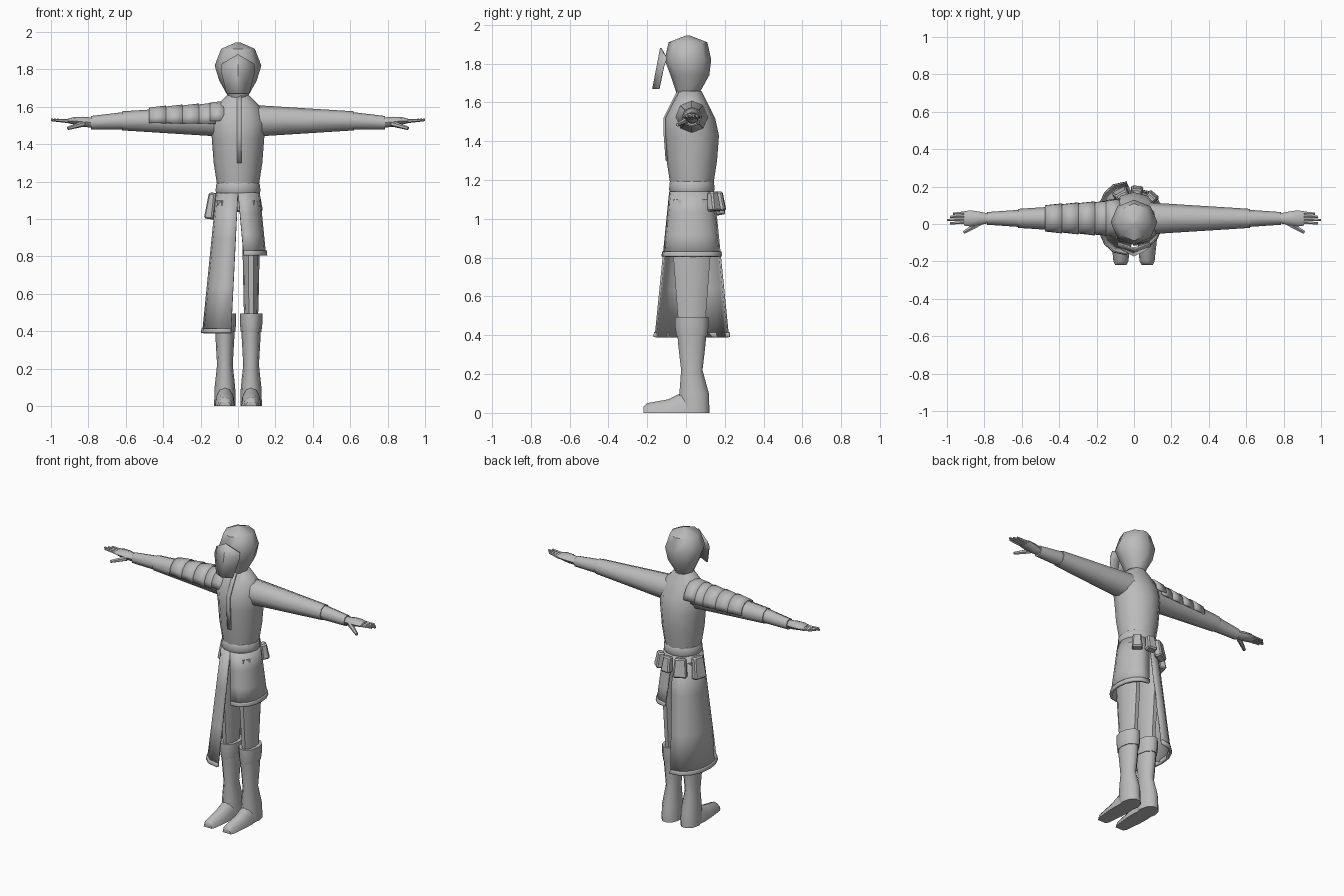
import bpy, bmesh
from math import sin, cos, pi, radians
from mathutils import Vector

if bpy.data.objects.get("Cube"):
    bpy.data.objects.remove(bpy.data.objects["Cube"], do_unlink=True)

grey = bpy.data.materials.new("plain grey")
grey.use_nodes = True
grey.diffuse_color = (0.5, 0.5, 0.5, 1)
grey.node_tree.nodes["Principled BSDF"].inputs["Base Color"].default_value = grey.diffuse_color

# Shared centre lines
spine_y = 0.03
body_centre = (0, spine_y)
head_centre = (0, 0.01)
leg_centre = (0.07, spine_y)
arm_centre = (spine_y, 1.525)
waist_z = 1.14


def finish(name, bm, thickness=0, angle=50):
    """Turn a bmesh into a shaded object."""
    bmesh.ops.recalc_face_normals(bm, faces=bm.faces)
    mesh = bpy.data.meshes.new(name)
    bm.to_mesh(mesh)
    bm.free()
    part = bpy.data.objects.new(name, mesh)
    bpy.context.collection.objects.link(part)
    mesh.materials.append(grey)
    if thickness:
        solidify = part.modifiers.new("thickness", "SOLIDIFY")
        solidify.thickness = thickness
        solidify.offset = 0
    bpy.ops.object.select_all(action="DESELECT")
    part.select_set(True)
    bpy.context.view_layer.objects.active = part
    bpy.ops.object.shade_smooth_by_angle(angle=radians(angle))
    return part


def skin(name, rows, closed=False, thickness=0, angle=50):
    """Join rows of points; closed rows make a capped solid."""
    bm = bmesh.new()
    grid = [[bm.verts.new(point) for point in row] for row in rows]
    count = len(grid[0])
    for lower, upper in zip(grid, grid[1:]):
        for i in range(count if closed else count - 1):
            j = (i + 1) % count
            bm.faces.new((lower[i], lower[j], upper[j], upper[i]))
    if closed:
        bm.faces.new(grid[0])
        bm.faces.new(grid[-1])
    return finish(name, bm, thickness, angle)


def loft(name, rings, centre, axis="Z", sides=8, side=1, arc=None, floor=None):
    """Rings are (position, radius u, radius v, optional shift along v)."""
    rows = []
    for position, radius_u, radius_v, *shift in rings:
        row = []
        for i in range(sides + 1 if arc else sides):
            angle = pi / 2 + radians(arc) * (i / sides - 0.5) if arc else 2 * pi * i / sides
            u = centre[0] + radius_u * cos(angle)
            v = centre[1] + radius_v * sin(angle) + sum(shift)
            if floor is not None:
                v = max(v, floor)
            x, y, z = {"Z": (u, v, position), "X": (position, u, v), "Y": (u, position, v)}[axis]
            row.append((side * x, y, z))
        rows.append(row)
    return skin(name, rows, closed=not arc, thickness=0.012 if arc else 0)


def finger(name, start, end, radius, side):
    """A tapered rod between two points."""
    start, end = Vector(start), Vector(end)
    start.x *= side
    end.x *= side
    bm = bmesh.new()
    bmesh.ops.create_cone(bm, cap_ends=True, segments=6, radius1=radius,
                          radius2=radius * 0.6, depth=(end - start).length)
    part = finish(name, bm)
    part.rotation_euler = (end - start).to_track_quat("Z", "Y").to_euler()
    part.location = (start + end) / 2


# Hooded head and neck
loft("hood", [(1.65, .05, .06), (1.74, .1, .1, .01), (1.82, .125, .12),
              (1.91, .09, .1), (1.945, .01, .01)], head_centre)
loft("neck", [(1.6, .06, .06), (1.7, .05, .05)], head_centre)

# Face mask standing off the hood
mask_rows = []
for z, width, y, dip in ((1.88, .085, -.13, .05), (1.8, .09, -.145, .01), (1.67, .06, -.17, 0)):
    mask_rows.append([(-width, y + spine_y, z - dip), (0, y, z), (width, y + spine_y, z - dip)])
skin("face_mask", mask_rows, thickness=.008, angle=30)

# Torso, with a placket that follows its front
torso = [(1.17, .11, .11, 0), (1.3, .13, .13, 0), (1.43, .14, .14, 0),
         (1.52, .15, .13, -.01), (1.6, .12, .09, -.01), (1.66, .06, .06, -.01)]
loft("torso", torso, body_centre, sides=12)
placket_rows = []
for z, width, depth, shift in torso[1:]:
    front = spine_y + shift - depth
    placket_rows.append([(x, front, z) for x in (-.005, .02)])
skin("coat_placket", placket_rows, thickness=.01)
loft("belt", [(waist_z - .005, .115, .11), (waist_z + .01, .12, .117),
              (waist_z + .045, .117, .115), (waist_z + .055, .11, .11)], body_centre, sides=16)


def skirt(name, side, top, bottom, split, swell=0, thickness=.01):
    """Half of a flared skirt whose slits open towards the hem."""
    rows = []
    for step in range(4):
        z = top + (bottom - top) * step / 3
        drop = waist_z - z
        radius = .112 + drop / 10 + swell
        gap = split * drop
        row = []
        for i in range(9):
            angle = pi * (i / 8 - 0.5)
            reach = max(cos(angle), 0) ** 0.8
            row.append((side * (gap + (radius - gap) * reach), spine_y + radius * sin(angle), z))
        rows.append(row)
    skin(name, rows, thickness=thickness)


# Split skirt: a short half and a long half, each with a hem
for label, side, bottom, split in (("short", 1, .805, .09), ("long", -1, .39, .05)):
    skirt(label + "_skirt", side, waist_z, bottom, split)
    skirt(label + "_skirt_hem", side, bottom + .025, bottom, split, swell=.003, thickness=.016)

# Belt pouches round the back
pouches = {"small_left_pouch": (50, .06, .1), "small_back_pouch": (84, .06, .1),
           "back_pouch": (118, .08, .12), "right_pouch": (164, .08, .14)}
for name, (turn, width, height) in pouches.items():
    bm = bmesh.new()
    bmesh.ops.create_cube(bm, size=1)
    for vert in bm.verts:
        flare = 1.1 if vert.co.z < 0 else 0.85
        vert.co = Vector((vert.co.x * width * flare, vert.co.y * .045 * flare, vert.co.z * height))
    bmesh.ops.bevel(bm, geom=bm.edges[:], offset=.008, segments=1, affect="EDGES")
    pouch = finish(name, bm, angle=30)
    angle = radians(turn)
    pouch.location = (.145 * cos(angle), spine_y + .145 * sin(angle), waist_z - height / 2)
    pouch.rotation_euler = (radians(8), 0, angle - pi / 2)


def arm_radius(x):
    """The sleeve narrows evenly from shoulder to elbow cuff."""
    return .09 - .063 * x


# Legs, boots, arms and hands on both sides
for side, label in ((1, "left_"), (-1, "right_")):
    loft(label + "trouser_leg", [(.42, .035, .07), (.55, .04, .08), (.8, .045, .1), (1.1, .05, .1)],
         leg_centre, sides=10, side=side)
    loft(label + "boot_shaft", [(0, .058, .08, .015), (.1, .055, .08, .012), (.22, .042, .058),
                                (.36, .05, .075), (.44, .052, .08)],
         leg_centre, sides=10, side=side)
    loft(label + "boot_cuff", [(.395, .055, .083), (.44, .06, .09), (.495, .06, .09)],
         leg_centre, sides=10, side=side)
    loft(label + "foot", [(-.22, .03, .03), (-.2, .04, .05), (-.09, .052, .07),
                          (-.03, .054, .1), (.03, .05, .11)],
         (leg_centre[0], 0), axis="Y", sides=12, side=side, floor=0)

    sleeve = [(x, arm_radius(x), arm_radius(x)) for x in (.08, .15, .36, .62)]
    loft(label + "sleeve", sleeve, arm_centre, axis="X", side=side)
    loft(label + "forearm", [(.61, .046, .047), (.785, .034, .036, -.01)],
         arm_centre, axis="X", side=side)
    loft(label + "palm", [(.775, .025, .027, -.01), (.83, .037, .027, -.005),
                          (.875, .043, .02), (.91, .038, .012)],
         arm_centre, axis="X", side=side)
    for i, name in enumerate(("little", "ring", "middle", "index")):
        y = .06 - .017 * i
        tip = 1 - .016 * abs(i - 2)
        finger(label + name + "_finger", (.89, y, 1.522), (tip, y - .005, 1.53), .011, side)
    finger(label + "thumb", (.825, .005, 1.51), (.91, -.045, 1.485), .016, side)

# Overlapping plates on the right arm, capped by a shoulder plate
for i, name in enumerate(("upper", "second", "third", "lower")):
    start = .12 + .088 * i
    end = start + .092
    plate = [(start, arm_radius(start) + .01, arm_radius(start) + .01),
             (end, arm_radius(end) + .005, arm_radius(end) + .005)]
    loft(name + "_arm_plate", plate, arm_centre, axis="X", side=-1, arc=200)
loft("shoulder_plate", [(.075, .1, .1), (.15, .092, .092)], arm_centre, axis="X", side=-1, arc=180)
